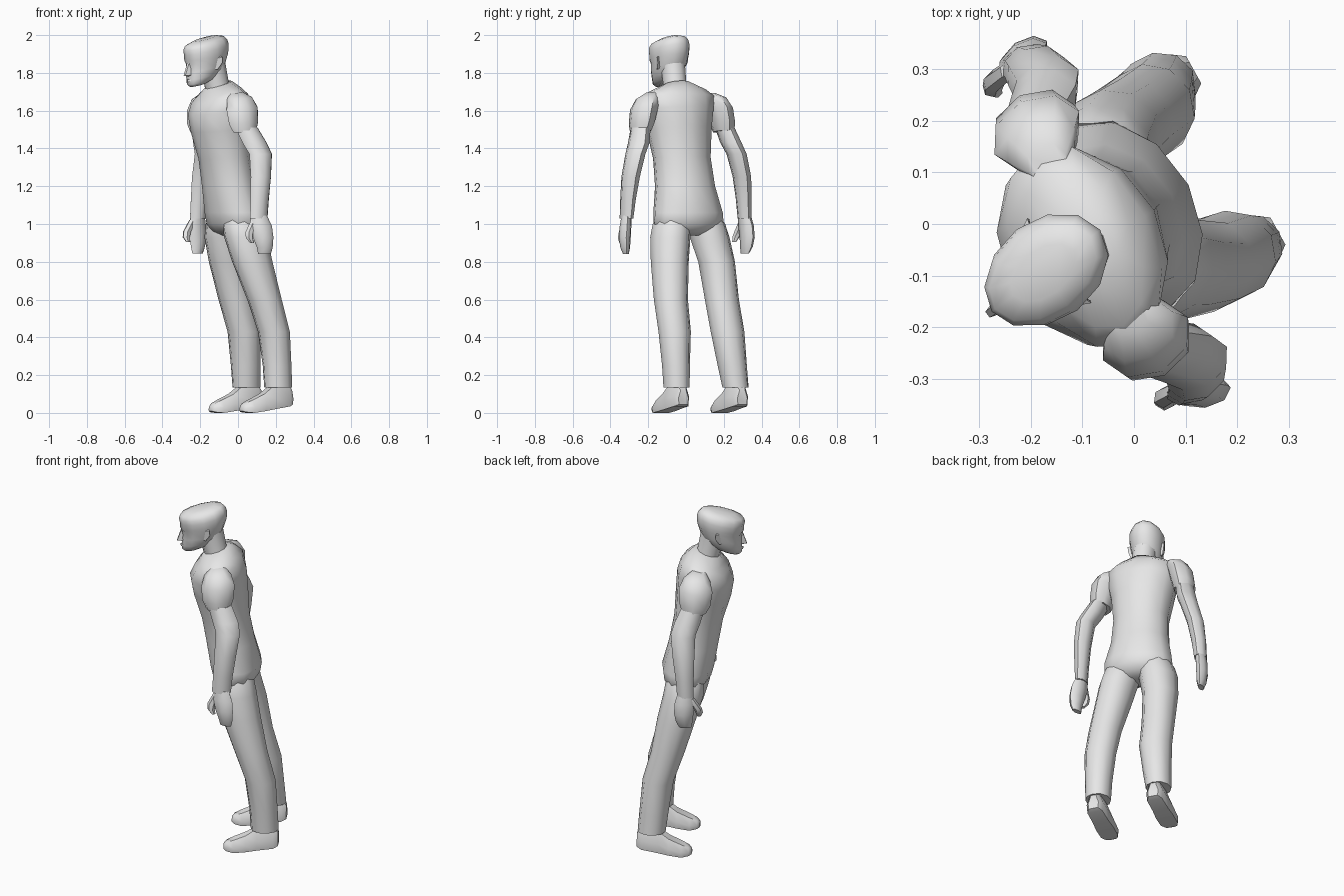
import bpy, bmesh, math
from mathutils import Vector

grey = bpy.data.materials.new("plain_grey")
grey.diffuse_color = (0.8, 0.8, 0.8, 1)


def frame(deg):
    """Forward and left unit vectors for a heading turned from -x towards -y."""
    t = math.radians(deg)
    f = Vector((-math.cos(t), -math.sin(t), 0))
    return f, Vector((-f.y, f.x, 0))


def finish(name, bm, sharp=50):
    bmesh.ops.recalc_face_normals(bm, faces=bm.faces[:])
    me = bpy.data.meshes.new(name)
    bm.to_mesh(me)
    bm.free()
    me.materials.append(grey)
    me.polygons.foreach_set("use_smooth", [True] * len(me.polygons))
    me.set_sharp_from_angle(angle=math.radians(sharp))
    ob = bpy.data.objects.new(name, me)
    bpy.context.collection.objects.link(ob)
    return ob


def skin(name, loops, sharp=50):
    """Bridge a stack of equal point loops and cap both ends."""
    bm = bmesh.new()
    rows = [[bm.verts.new(p) for p in loop] for loop in loops]
    n = len(rows[0])
    for lo, hi in zip(rows, rows[1:]):
        for i in range(n):
            j = (i + 1) % n
            bm.faces.new((lo[i], lo[j], hi[j], hi[i]))
    bm.faces.new(rows[0])
    bm.faces.new(rows[-1])
    return finish(name, bm, sharp)


def loft(name, rings, deg=27, sides=10, sharp=50):
    """Rings: x, y, z, half width, half depth, forward slope."""
    f, s = frame(deg)
    loops = []
    for x, y, z, a, b, slope in rings:
        loop = []
        for i in range(sides):
            t = 2 * math.pi * i / sides + math.pi / 2
            d = b * math.sin(t)
            loop.append(Vector((x, y, z - slope * d)) + s * a * math.cos(t) + f * d)
        loops.append(loop)
    return skin(name, loops, sharp)


def hull(name, points, sharp=50):
    bm = bmesh.new()
    for p in points:
        bm.verts.new(p)
    bmesh.ops.convex_hull(bm, input=bm.verts[:])
    return finish(name, bm, sharp)


# Torso, leaning forward, with the yoke reaching over the sleeves
loft("torso", [
    (-0.02, 0.018, 0.94, 0.09, 0.06, 0),
    (-0.021, 0.016, 0.96, 0.16, 0.1, 0),
    (-0.02, 0.014, 1.0, 0.202, 0.13, 0),
    (-0.022, 0.011, 1.06, 0.196, 0.143, 0),
    (-0.048, -0.005, 1.2, 0.166, 0.136, 0),
    (-0.07, -0.022, 1.35, 0.158, 0.134, 0.05),
    (-0.092, -0.036, 1.5, 0.178, 0.152, 0.1),
    (-0.1, -0.044, 1.6, 0.2, 0.156, 0.15),
    (-0.096, -0.044, 1.665, 0.212, 0.132, 0.2),
    (-0.097, -0.047, 1.7, 0.168, 0.1, 0.25),
    (-0.104, -0.052, 1.738, 0.078, 0.072, 0.3)], sides=12, sharp=60)

# Neck
loft("neck", [
    (-0.1, -0.052, 1.69, 0.068, 0.066, 0.2),
    (-0.115, -0.06, 1.75, 0.064, 0.064, 0.2),
    (-0.135, -0.07, 1.84, 0.066, 0.07, 0.2)], deg=35)

# Head: height, back, front, half width, looking slightly down
HEAD, PITCH, TURN = (-0.17, -0.09), 0.25, 37
hf, hs = frame(TURN)


def head_point(u, w, z):
    return Vector((HEAD[0], HEAD[1], z - PITCH * u)) + hf * u + hs * w


rings = []
for z, back, front, w in [
        (1.75, 0.0, 0.1, 0.035), (1.765, -0.05, 0.116, 0.056),
        (1.79, -0.09, 0.115, 0.073), (1.83, -0.113, 0.117, 0.085),
        (1.872, -0.127, 0.114, 0.092), (1.893, -0.131, 0.124, 0.096),
        (1.925, -0.131, 0.126, 0.098), (1.95, -0.124, 0.132, 0.093),
        (1.97, -0.108, 0.124, 0.078), (1.984, -0.065, 0.08, 0.045)]:
    u = (back + front) / 2
    p = head_point(u, 0, z)
    rings.append((p.x, p.y, p.z, w, (front - back) / 2, PITCH))
loft("head", rings, deg=TURN, sides=12, sharp=60)

# Nose
hull("nose", [head_point(*p) for p in [
    (0.118, 0.009, 1.882), (0.118, -0.009, 1.882), (0.1, 0.02, 1.815),
    (0.1, -0.02, 1.815), (0.142, 0.007, 1.82), (0.142, -0.007, 1.82),
    (0.1, 0, 1.805)]])

# Lips
hull("lips", [head_point(*p) for p in [
    (0.1, 0.026, 1.788), (0.1, -0.026, 1.788), (0.122, 0, 1.797),
    (0.121, 0, 1.78), (0.09, 0, 1.788)]])

# Ears
for side, label in ((1, "left"), (-1, "right")):
    hull(label + "_ear", [head_point(u, side * w, z) for u, w, z in [
        (0.012, 0.08, 1.875), (-0.025, 0.082, 1.885), (-0.032, 0.103, 1.876),
        (-0.034, 0.099, 1.845), (-0.012, 0.088, 1.815), (0.006, 0.078, 1.82),
        (-0.02, 0.07, 1.82)]])

# Legs, tapering away inside the hips
loft("left_leg", [
    (0.213, -0.05, 0.135, 0.069, 0.077, 0),
    (0.207, -0.053, 0.25, 0.074, 0.078, 0),
    (0.19, -0.06, 0.43, 0.087, 0.085, 0),
    (0.14, -0.08, 0.6, 0.091, 0.093, 0),
    (0.076, -0.086, 0.8, 0.1, 0.111, 0),
    (0.04, -0.083, 0.93, 0.106, 0.118, 0),
    (0.025, -0.076, 1.0, 0.1, 0.112, 0),
    (0.01, -0.06, 1.08, 0.07, 0.08, 0)])
loft("right_leg", [
    (0.045, 0.262, 0.135, 0.069, 0.077, 0),
    (0.041, 0.245, 0.25, 0.078, 0.08, 0),
    (0.031, 0.22, 0.43, 0.091, 0.086, 0),
    (-0.013, 0.19, 0.6, 0.091, 0.092, 0),
    (-0.052, 0.162, 0.8, 0.097, 0.106, 0),
    (-0.07, 0.125, 0.93, 0.106, 0.11, 0),
    (-0.068, 0.108, 1.0, 0.1, 0.105, 0),
    (-0.06, 0.085, 1.08, 0.07, 0.08, 0)])

# Shoes: distance forward, half width, sole height, top height
SHOE = [(-0.075, 0.03, 0.045, 0.12), (-0.05, 0.048, 0.035, 0.15),
        (0.04, 0.05, 0.02, 0.145), (0.1, 0.056, 0.01, 0.1),
        (0.17, 0.054, 0.0, 0.068), (0.21, 0.036, 0.004, 0.05),
        (0.225, 0.018, 0.01, 0.035)]
for label, x, y in (("left", 0.213, -0.05), ("right", 0.05, 0.262)):
    f, s = frame(29)
    loops = []
    for u, w, lo, hi in SHOE:
        mid = lo + (hi - lo) * 0.45
        section = [(w * 0.9, lo), (w, mid), (w * 0.55, hi),
                   (-w * 0.55, hi), (-w, mid), (-w * 0.9, lo)]
        loops.append([Vector((x, y, h)) + f * u + s * v for v, h in section])
    skin(label + "_shoe", loops, 50)

# Short sleeves with sloping shoulders
loft("left_sleeve", [
    (0.037, -0.24, 1.49, 0.055, 0.068, 0.1),
    (0.03, -0.234, 1.535, 0.066, 0.086, 0.1),
    (0.022, -0.222, 1.61, 0.071, 0.092, 0.1),
    (0.008, -0.203, 1.665, 0.062, 0.074, 0.1),
    (-0.012, -0.175, 1.695, 0.04, 0.04, 0.1)], sides=8)
loft("right_sleeve", [
    (-0.19, 0.2, 1.49, 0.055, 0.068, 0.1),
    (-0.192, 0.192, 1.535, 0.064, 0.086, 0.1),
    (-0.188, 0.176, 1.61, 0.068, 0.092, 0.1),
    (-0.18, 0.152, 1.665, 0.06, 0.072, 0.1),
    (-0.168, 0.118, 1.69, 0.04, 0.04, 0.1)], sides=8)

# Arms
loft("left_arm", [
    (0.11, -0.315, 1.03, 0.031, 0.052, 0),
    (0.115, -0.307, 1.13, 0.038, 0.054, 0),
    (0.121, -0.293, 1.25, 0.047, 0.06, 0),
    (0.12, -0.268, 1.37, 0.05, 0.067, 0),
    (0.088, -0.25, 1.43, 0.054, 0.072, 0),
    (0.045, -0.24, 1.51, 0.05, 0.066, 0)], sides=8)
loft("right_arm", [
    (-0.213, 0.31, 1.03, 0.035, 0.046, 0),
    (-0.205, 0.306, 1.13, 0.041, 0.05, 0),
    (-0.19, 0.296, 1.25, 0.047, 0.06, 0),
    (-0.168, 0.268, 1.37, 0.05, 0.068, 0),
    (-0.175, 0.238, 1.43, 0.054, 0.07, 0),
    (-0.19, 0.205, 1.51, 0.05, 0.064, 0)], sides=8)

# Hands with loosely curled thumbs
loft("left_hand", [
    (0.112, -0.315, 1.045, 0.027, 0.042, 0),
    (0.12, -0.32, 0.99, 0.031, 0.06, 0),
    (0.133, -0.324, 0.93, 0.032, 0.055, 0),
    (0.142, -0.322, 0.875, 0.026, 0.042, 0),
    (0.14, -0.318, 0.84, 0.015, 0.034, 0)], deg=8, sides=8)
loft("left_thumb", [
    (0.088, -0.32, 1.02, 0.018, 0.022, 0),
    (0.06, -0.335, 0.955, 0.02, 0.024, 0),
    (0.06, -0.342, 0.925, 0.019, 0.02, 0),
    (0.075, -0.342, 0.9, 0.01, 0.012, 0)], sides=6)
loft("right_hand", [
    (-0.213, 0.31, 1.045, 0.03, 0.042, 0),
    (-0.215, 0.318, 0.99, 0.032, 0.056, 0),
    (-0.212, 0.324, 0.93, 0.032, 0.053, 0),
    (-0.212, 0.32, 0.88, 0.027, 0.045, 0),
    (-0.214, 0.312, 0.845, 0.015, 0.034, 0)], deg=35, sides=8)
loft("right_thumb", [
    (-0.24, 0.3, 1.02, 0.018, 0.022, 0),
    (-0.27, 0.277, 0.96, 0.02, 0.024, 0),
    (-0.274, 0.264, 0.93, 0.019, 0.02, 0),
    (-0.265, 0.255, 0.905, 0.01, 0.012, 0)], deg=45, sides=6)
